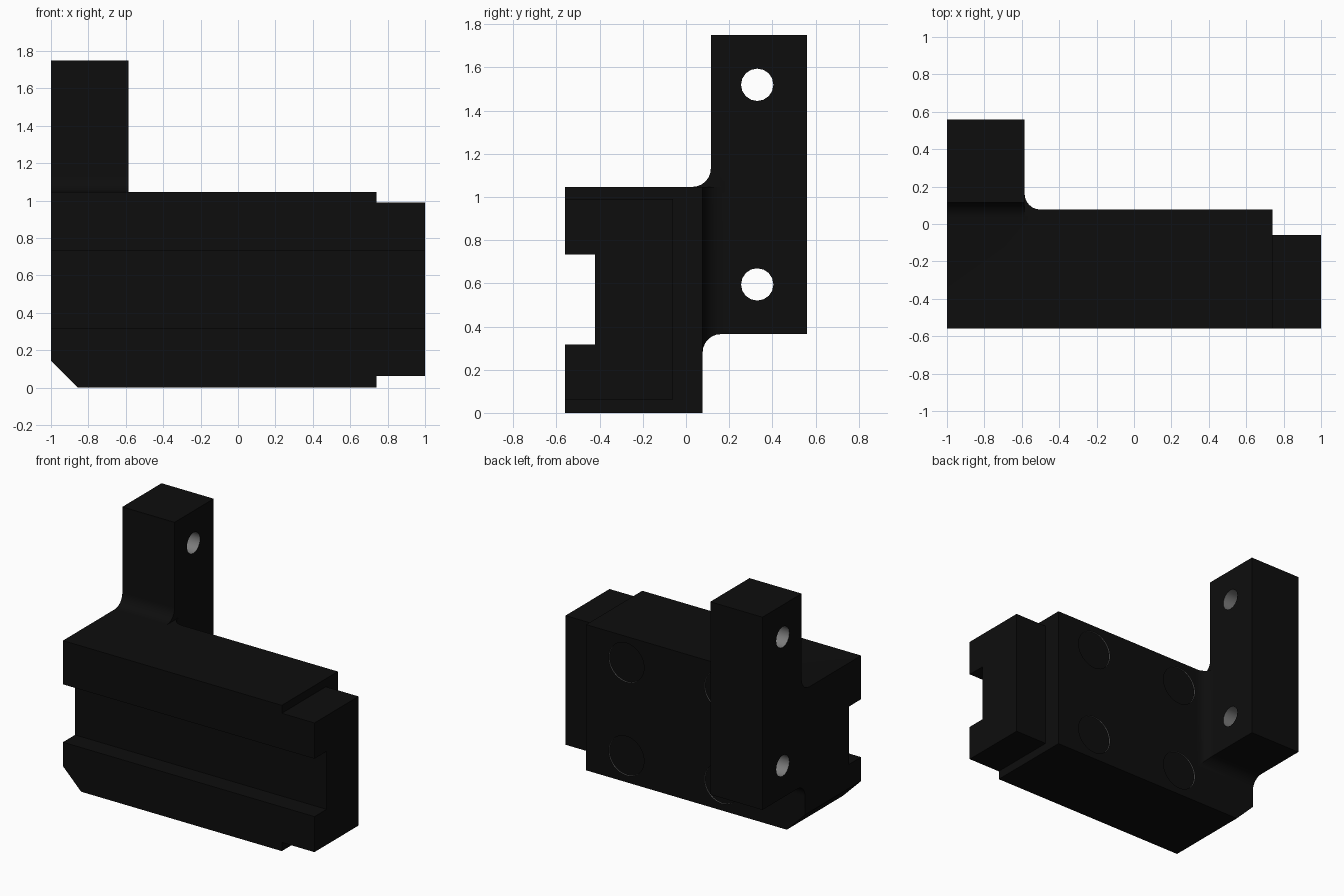
import bpy, bmesh, math
from mathutils import Matrix

if "Cube" in bpy.data.objects:
    bpy.data.objects.remove(bpy.data.objects["Cube"])

def material(name, v):
    m = bpy.data.materials.new(name)
    m.diffuse_color = (v, v, v, 1)
    m.use_nodes = True
    m.node_tree.nodes["Principled BSDF"].inputs["Base Color"].default_value = m.diffuse_color
    return m

BLACK = material("black", 0.004)
GREY = material("grey_bore", 0.2)

def finish(bm, name, mat):
    bmesh.ops.recalc_face_normals(bm, faces=bm.faces)
    me = bpy.data.meshes.new(name)
    bm.to_mesh(me)
    bm.free()
    me.materials.append(mat)
    ob = bpy.data.objects.new(name, me)
    bpy.context.collection.objects.link(ob)
    return ob

def loft(name, rings, mat=BLACK):
    bm = bmesh.new()
    vs = [[bm.verts.new(p) for p in r] for r in rings]
    n = len(vs[0])
    for a, b in zip(vs, vs[1:]):
        for i in range(n):
            bm.faces.new((a[i], a[(i + 1) % n], b[(i + 1) % n], b[i]))
    bm.faces.new(vs[0])
    bm.faces.new(vs[-1])
    return finish(bm, name, mat)

def box(name, x0, x1, y0, y1, z0, z1):
    return loft(name, [[(x0, y0, z), (x1, y0, z), (x1, y1, z), (x0, y1, z)] for z in (z0, z1)])

def cylinder(name, loc, r, depth, sides, axis):
    bm = bmesh.new()
    bmesh.ops.create_cone(bm, cap_ends=True, segments=sides, radius1=r, radius2=r, depth=depth,
                          matrix=Matrix.Translation(loc) @ Matrix.Rotation(math.pi / 2, 4, axis))
    return finish(bm, name, GREY)

def combine(base, tool, op):
    mod = base.modifiers.new(op, 'BOOLEAN')
    mod.operation = op
    mod.solver = 'EXACT'
    mod.material_mode = 'TRANSFER'
    mod.object = tool
    bpy.context.view_layer.objects.active = base
    bpy.ops.object.modifier_apply(modifier=mod.name)
    bpy.data.objects.remove(tool)

BACK, R, ARM_X = 0.077, 0.085, -0.585

# Main block with a chamfered lower corner
side = [(-1, 0.145), (-0.855, 0), (0.74, 0), (0.74, 1.047), (-1, 1.047)]
block = loft("bracket_block", [[(x, y, z) for x, z in side] for y in (-0.56, BACK)])

# End tongue
combine(block, box("tongue", 0.6, 1, -0.56, -0.06, 0.062, 0.99), 'UNION')

# Upright arm with a rounded foot on top of the block
arc = [(0.03 + R * math.sin(a), 1.047 + R * (1 - math.cos(a)))
       for a in (math.radians(15 * i) for i in range(7))]
prof = arc + [(0.115, 1.75), (0.56, 1.75), (0.56, 0.365), (0.03, 0.365)]
combine(block, loft("arm", [[(x, y, z) for y, z in prof] for x in (-1, ARM_X)]), 'UNION')

# Fillet where the arm meets the back of the block
rings = [(0.03, R)] + [(BACK + R * (1 - math.cos(a)), R * (1 - math.sin(a)))
                       for a in (math.radians(15 * i) for i in range(6, -1, -1))][::-1]
rings = sorted(rings)
combine(block, loft("arm_fillet", [[(-1, y, 0.365 - d), (ARM_X + d, y, 0.365 - d),
                                    (ARM_X + d, y, 1.047), (-1, y, 1.047)] for y, d in rings]), 'UNION')

# Groove along the front
combine(block, box("groove", -1.2, 1.2, -0.8, -0.422, 0.317, 0.733), 'DIFFERENCE')

# Two bolt holes through the arm
for z in (0.595, 1.52):
    combine(block, cylinder("bolt_hole", (-0.8, 0.33, z), 0.075, 1, 16, 'Y'), 'DIFFERENCE')

# Four shallow round recesses in the back
for x in (-0.34, 0.42):
    for z in (0.19, 0.86):
        combine(block, cylinder("recess", (x, BACK + 0.092, z), 0.14, 0.2, 48, 'X'), 'DIFFERENCE')

# The recess floors stay black
slots = [m.name if m else "" for m in block.data.materials]
for p in block.data.polygons:
    if p.normal.y > 0.99:
        p.material_index = slots.index("black")

bpy.ops.object.select_all(action='DESELECT')
block.select_set(True)
bpy.context.view_layer.objects.active = block
bpy.ops.object.shade_smooth_by_angle(angle=math.radians(30))

# Groove walls share the black finish
for p in block.data.polygons:
    if p.center.y < -0.2:
        p.material_index = slots.index("black")
